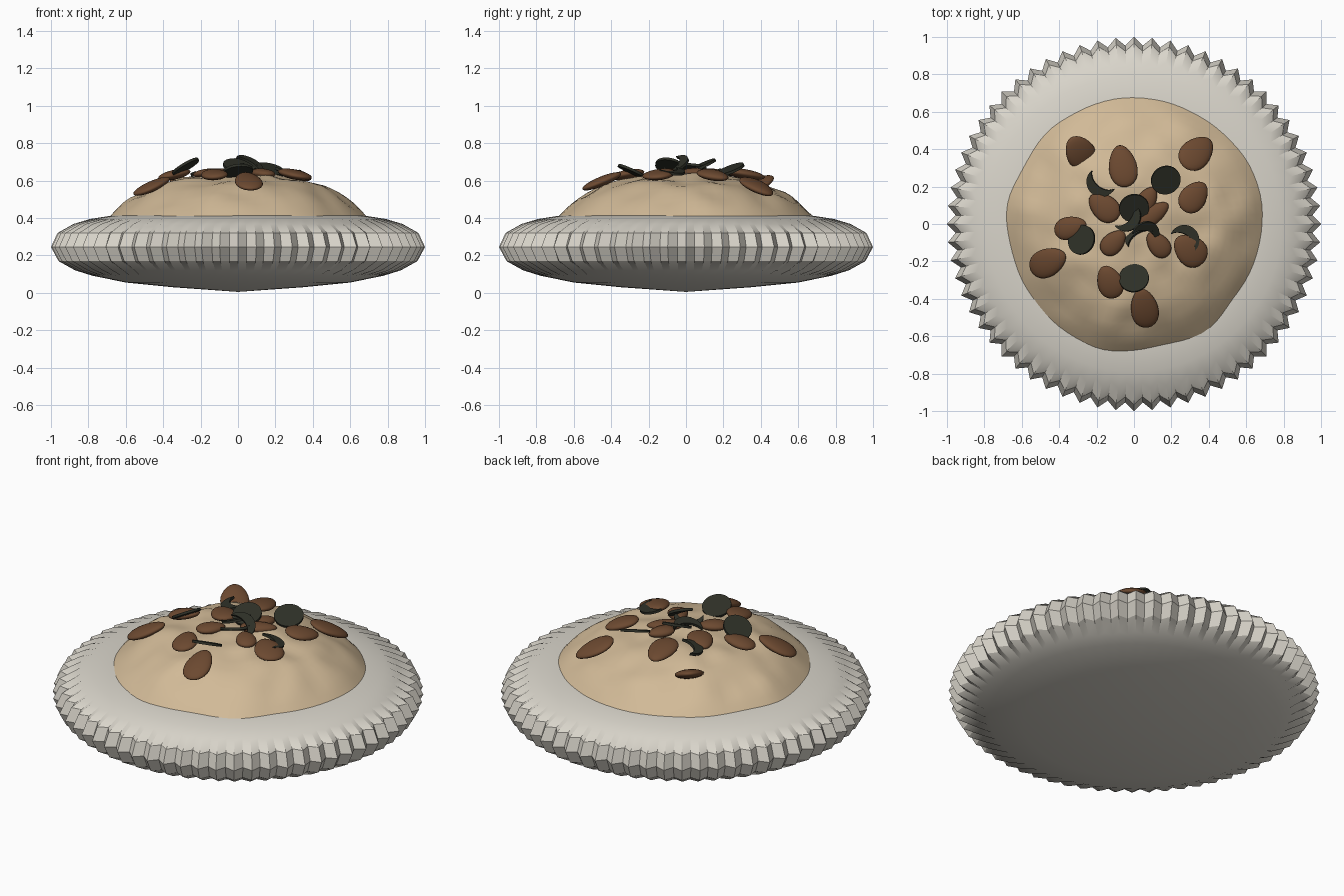
import bpy, bmesh, math
from mathutils import Vector, Matrix, noise

cube = bpy.data.objects.get("Cube")
if cube:
    bpy.data.objects.remove(cube, do_unlink=True)


def material(name, rgb):
    m = bpy.data.materials.new(name)
    m.use_nodes = True
    m.diffuse_color = (*rgb, 1)
    m.node_tree.nodes["Principled BSDF"].inputs["Base Color"].default_value = (*rgb, 1)
    return m


CERAMIC = material("pale ceramic", (0.69, 0.66, 0.59))
DOUGH = material("dough beige", (0.64, 0.49, 0.31))
NUT = material("nut brown", (0.15, 0.067, 0.03))
CHIP = material("dark chip", (0.027, 0.029, 0.02))


def finish(bm, name, mat, angle):
    bmesh.ops.recalc_face_normals(bm, faces=bm.faces)
    me = bpy.data.meshes.new(name)
    bm.to_mesh(me)
    bm.free()
    me.materials.append(mat)
    ob = bpy.data.objects.new(name, me)
    bpy.context.collection.objects.link(ob)
    bpy.ops.object.select_all(action="DESELECT")
    ob.select_set(True)
    bpy.context.view_layer.objects.active = ob
    bpy.ops.object.shade_smooth_by_angle(angle=math.radians(angle))
    return ob


def lathe(name, rings, segs, point, mat, start, end, angle):
    """Surface of rings around z, closed by a start and an end point."""
    bm = bmesh.new()
    loops = [[bm.verts.new(point(ring, i, math.tau * i / segs)) for i in range(segs)]
             for ring in rings]
    a, b = bm.verts.new(start), bm.verts.new(end)
    for i in range(segs):
        j = (i + 1) % segs
        bm.faces.new((a, loops[0][j], loops[0][i]))
        bm.faces.new((b, loops[-1][i], loops[-1][j]))
        for lo, hi in zip(loops, loops[1:]):
            bm.faces.new((lo[i], lo[j], hi[j], hi[i]))
    return finish(bm, name, mat, angle)


# Fluted plate: every second point of a ring is pulled in by its flute depth
plate_rings = [(0.35, 0.03, 0), (0.6, 0.055, 0), (0.78, 0.092, 0), (0.87, 0.12, 0.035),
               (0.96, 0.17, 0.04), (1.0, 0.245, 0.045), (0.965, 0.32, 0.04),
               (0.88, 0.368, 0.03), (0.79, 0.395, 0), (0.68, 0.412, 0), (0.4, 0.43, 0)]


def flute(ring, i, t):
    r = ring[0] - ring[2] * (i % 2)
    return (r * math.cos(t), r * math.sin(t), ring[1])


lathe("fluted_plate", plate_rings, 128, flute, CERAMIC, (0, 0, 0.005), (0, 0, 0.435), 22)

# Lumpy dough dome
dome = [(0.0, 0.635), (0.2, 0.625), (0.35, 0.6), (0.45, 0.568), (0.55, 0.515),
        (0.63, 0.455), (0.68, 0.405)]


def dome_height(r):
    for (r0, z0), (r1, z1) in zip(dome, dome[1:]):
        if r <= r1:
            return z0 + (z1 - z0) * (r - r0) / (r1 - r0)
    return dome[-1][1]


def lump(ring, i, t):
    c, s = math.cos(t), math.sin(t)
    wobble = 0.035 * noise.noise(Vector((c * 2.2, s * 2.2, 0.3)))
    r = ring * (1 + wobble) + 0.004
    fade = min(1, (0.68 - ring) / 0.08)
    bump = 0.022 * noise.noise(Vector((c * ring * 7, s * ring * 7, 1.7)))
    return (r * c, r * s, dome_height(ring) + bump * fade)


lathe("dough_dome", [0.68 * (1 - k / 18) for k in range(18)], 80, lump, DOUGH,
      (0, 0, 0.4), (0, 0, 0.635), 60)


def place(ob, x, y, z, normal, degrees):
    n = Vector(normal).normalized()
    a = math.radians(degrees)
    u = Vector((math.cos(a), math.sin(a), 0))
    u = (u - n * u.dot(n)).normalized()
    v = n.cross(u)
    ob.matrix_world = Matrix.Translation((x, y, z)) @ Matrix((u, v, n)).transposed().to_4x4()


def dome_normal(x, y):
    r = max(math.hypot(x, y), 0.01)
    slope = (dome_height(r - 0.01) - dome_height(r + 0.05)) / 0.06
    return (x / r * slope * 0.8, y / r * slope * 0.8, 1)


# Nuts: flattened egg shapes (x, y, half length, half width, turn)
nuts = [(-0.29, 0.385, 0.1, 0.078, 125), (-0.06, 0.31, 0.115, 0.075, 100),
        (0.335, 0.38, 0.112, 0.08, 45), (0.32, 0.145, 0.095, 0.07, 50),
        (-0.46, -0.205, 0.112, 0.075, 25), (-0.34, -0.02, 0.09, 0.06, 15),
        (-0.13, -0.31, 0.092, 0.068, 110), (0.055, -0.45, 0.114, 0.073, 100),
        (0.3, -0.14, 0.1, 0.08, 140), (-0.16, 0.09, 0.095, 0.068, 140),
        (0.1, 0.05, 0.1, 0.05, 35), (-0.11, -0.1, 0.08, 0.055, 45),
        (0.13, -0.11, 0.08, 0.055, 130), (0.07, 0.13, 0.075, 0.05, 60)]
for k, (x, y, length, width, turn) in enumerate(nuts):
    bm = bmesh.new()
    bmesh.ops.create_uvsphere(bm, u_segments=24, v_segments=12, radius=1)
    for v in bm.verts:
        v.co = (v.co.x * length, v.co.y * width * (1 - 0.18 * v.co.x), v.co.z * 0.026)
    # the first nut leans inward, the others follow the dome
    normal = (0.3, -0.3, 0.9) if k == 0 else dome_normal(x, y)
    z = dome_height(math.hypot(x, y)) + (0.03 if math.hypot(x, y) > 0.3 else 0.012)
    place(finish(bm, f"nut_{k + 1}", NUT, 60), x, y, z, normal, turn)

# Dark chips: thin discs, some with a round bite (x, y, z, normal, bite direction)
chips = [(-0.28, -0.085, 0.675, (-0.5, 0.2, 0.85), None),
         (0, -0.29, 0.65, (-0.1, 0.4, 0.9), None),
         (0.17, 0.235, 0.658, (0.2, -0.35, 0.9), None),
         (0, 0.085, 0.68, (0.1, -0.4, 0.9), None),
         (0.06, -0.06, 0.685, (0.4, -0.4, 0.8), 250),
         (0.03, -0.07, 0.665, (-0.35, 0.45, 0.8), 300),
         (-0.04, 0.04, 0.66, (-0.3, 0.1, 0.9), 140),
         (-0.175, 0.225, 0.648, (-0.2, -0.1, 0.9), 50),
         (0.27, -0.085, 0.655, (0.2, 0.15, 0.9), 235)]
RADIUS, SEGS = 0.08, 32
for k, (x, y, z, normal, bite) in enumerate(chips):
    bm = bmesh.new()
    outline = []
    for i in range(SEGS):
        t = math.tau * i / SEGS
        p = Vector((RADIUS * math.cos(t), RADIUS * math.sin(t), -0.007))
        if bite is not None and p.x > RADIUS * 0.25:
            # mirror the bitten side inward to make a crescent
            p.x = RADIUS * 0.5 - p.x * 0.8 - RADIUS * 0.05
        outline.append(bm.verts.new(p))
    face = bm.faces.new(outline)
    top = bmesh.ops.extrude_face_region(bm, geom=[face])
    for v in top["geom"]:
        if isinstance(v, bmesh.types.BMVert):
            v.co.z += 0.014
    place(finish(bm, f"chip_{k + 1}", CHIP, 35), x, y, z, normal, bite or 0)
